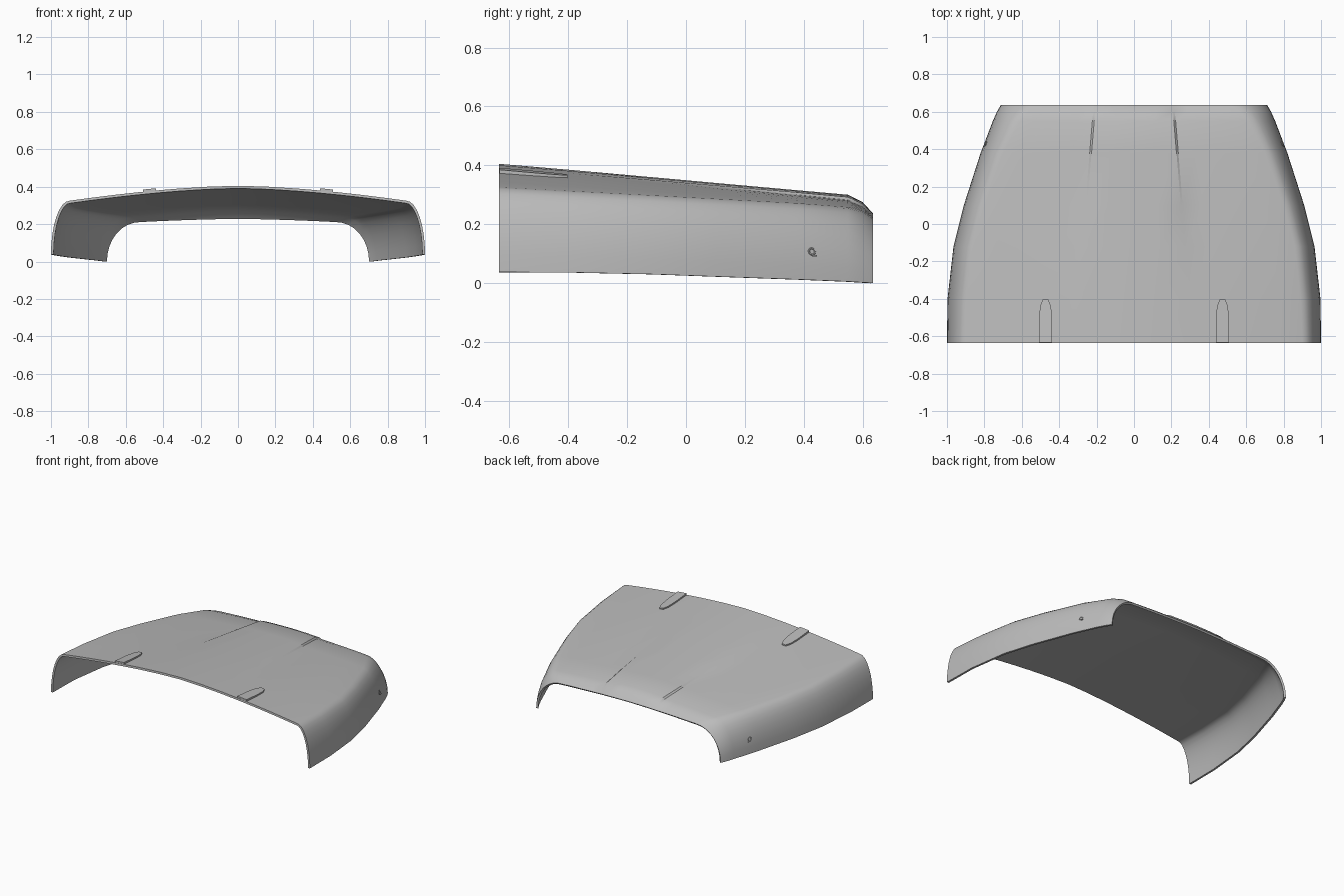
import bpy, bmesh, math

cube = bpy.data.objects.get("Cube")
if cube:
    bpy.data.objects.remove(cube, do_unlink=True)

grey = bpy.data.materials.new("panel grey")
grey.use_nodes = True
colour = (0.5, 0.5, 0.5, 1)
grey.diffuse_color = colour
grey.node_tree.nodes["Principled BSDF"].inputs["Base Color"].default_value = colour

# Stations: y, half width, shoulder x, bottom z, shoulder z, crown z
STATIONS = [
    (-0.635, 1.0, 0.90, 0.037, 0.325, 0.405),
    (-0.40, 0.997, 0.89, 0.036, 0.313, 0.385),
    (-0.12, 0.965, 0.86, 0.030, 0.298, 0.360),
    (0.10, 0.91, 0.80, 0.022, 0.286, 0.340),
    (0.38, 0.82, 0.70, 0.012, 0.271, 0.315),
    (0.55, 0.755, 0.61, 0.005, 0.258, 0.300),
    (0.60, 0.733, 0.565, 0.002, 0.246, 0.275),
    (0.635, 0.713, 0.52, 0.0, 0.222, 0.237),
]
BOW = 1.6  # how the crown falls away towards the shoulders


def make_object(name, bm):
    bmesh.ops.recalc_face_normals(bm, faces=bm.faces)
    mesh = bpy.data.meshes.new(name)
    bm.to_mesh(mesh)
    bm.free()
    obj = bpy.data.objects.new(name, mesh)
    bpy.context.collection.objects.link(obj)
    mesh.materials.append(grey)
    bpy.ops.object.select_all(action="DESELECT")
    obj.select_set(True)
    bpy.context.view_layer.objects.active = obj
    return obj


def smooth(angle=30):
    bpy.ops.object.shade_smooth_by_angle(angle=math.radians(angle))


def crease_x(y):
    return 0.264 - 0.084 * y


def half_section(y, w, xs, zb, zs, zc):
    """Points from the centre line out to the lower edge."""
    a = crease_x(y) + 0.005
    top = [0, a / 2, a - 0.01] + [a + (xs - a) * i / 5 for i in range(5)]
    pts = [(x, y, zc - (zc - zs) * (x / xs) ** BOW) for x in top]
    for i in range(9):
        t = math.pi / 2 * i / 8
        pts.append((xs + (w - xs) * math.sin(t), y, zb + (zs - zb) * math.cos(t)))
    return pts


# Curved hood shell
bm = bmesh.new()
rows = []
for station in STATIONS:
    half = half_section(*station)
    full = [(-x, y, z) for x, y, z in half[:0:-1]] + half
    rows.append([bm.verts.new(p) for p in full])
for r, s in zip(rows, rows[1:]):
    for i in range(len(r) - 1):
        bm.faces.new((r[i], r[i + 1], s[i + 1], s[i]))
shell = make_object("hood_shell", bm)
if sum(p.normal.z for p in shell.data.polygons) < 0:
    shell.data.flip_normals()
outer_count = len(shell.data.vertices)
wall = shell.modifiers.new("wall thickness", "SOLIDIFY")
wall.thickness = 0.014
wall.offset = -1
bpy.ops.object.modifier_apply(modifier=wall.name)

# Raised centre panel: sink the outer skin beside it, fading out to the shoulders
for v in shell.data.vertices[:outer_count]:
    x, y = abs(v.co.x), v.co.y
    if x > crease_x(y):
        rise = max(0, min((y + 0.25) / 0.8, (0.635 - y) / 0.045, 1))
        v.co.z -= 0.01 * rise * max(0, 1 - (x - crease_x(y)) / 0.4)
smooth()


def top_z(x, y):
    return 0.405 - 0.089 * (y + 0.635) - 0.08 * (x / 0.9) ** BOW


# Hinge pads with tapered tips on the front edge
SIDES = ((1, "left"), (-1, "right"))
for side, label in SIDES:
    bm = bmesh.new()
    outline = [(-0.035, -0.633), (0.035, -0.633), (0.035, -0.51), (0.029, -0.44),
               (0.014, -0.402), (-0.014, -0.402), (-0.029, -0.44), (-0.035, -0.51)]
    rings = []
    for lift in (-0.006, 0.012):
        rings.append([bm.verts.new((side * 0.473 + x, y, top_z(0.473 + side * x, y) + lift))
                      for x, y in outline])
    bm.faces.new(rings[0])
    bm.faces.new(rings[1])
    for i in range(len(outline)):
        j = (i + 1) % len(outline)
        bm.faces.new((rings[0][i], rings[0][j], rings[1][j], rings[1][i]))
    make_object(label + "_hinge_pad", bm)
    smooth()

# Small ring catches with a short tail on each flank
for side, label in SIDES:
    bpy.ops.mesh.primitive_torus_add(
        major_radius=0.011, minor_radius=0.003, major_segments=16, minor_segments=6,
        location=(side * 0.793, 0.428, 0.107),
        rotation=(0, side * math.radians(76), side * math.radians(21)))
    ring = bpy.context.object
    ring.name = label + "_catch_ring"
    ring.data.materials.append(grey)
    smooth(40)
    bpy.ops.mesh.primitive_cube_add(size=1, location=(side * 0.794, 0.437, 0.093))
    tail = bpy.context.object
    tail.name = label + "_catch_tail"
    tail.scale = (0.008, 0.014, 0.005)
    tail.rotation_euler = (0, 0, side * math.radians(21))
    tail.data.materials.append(grey)
